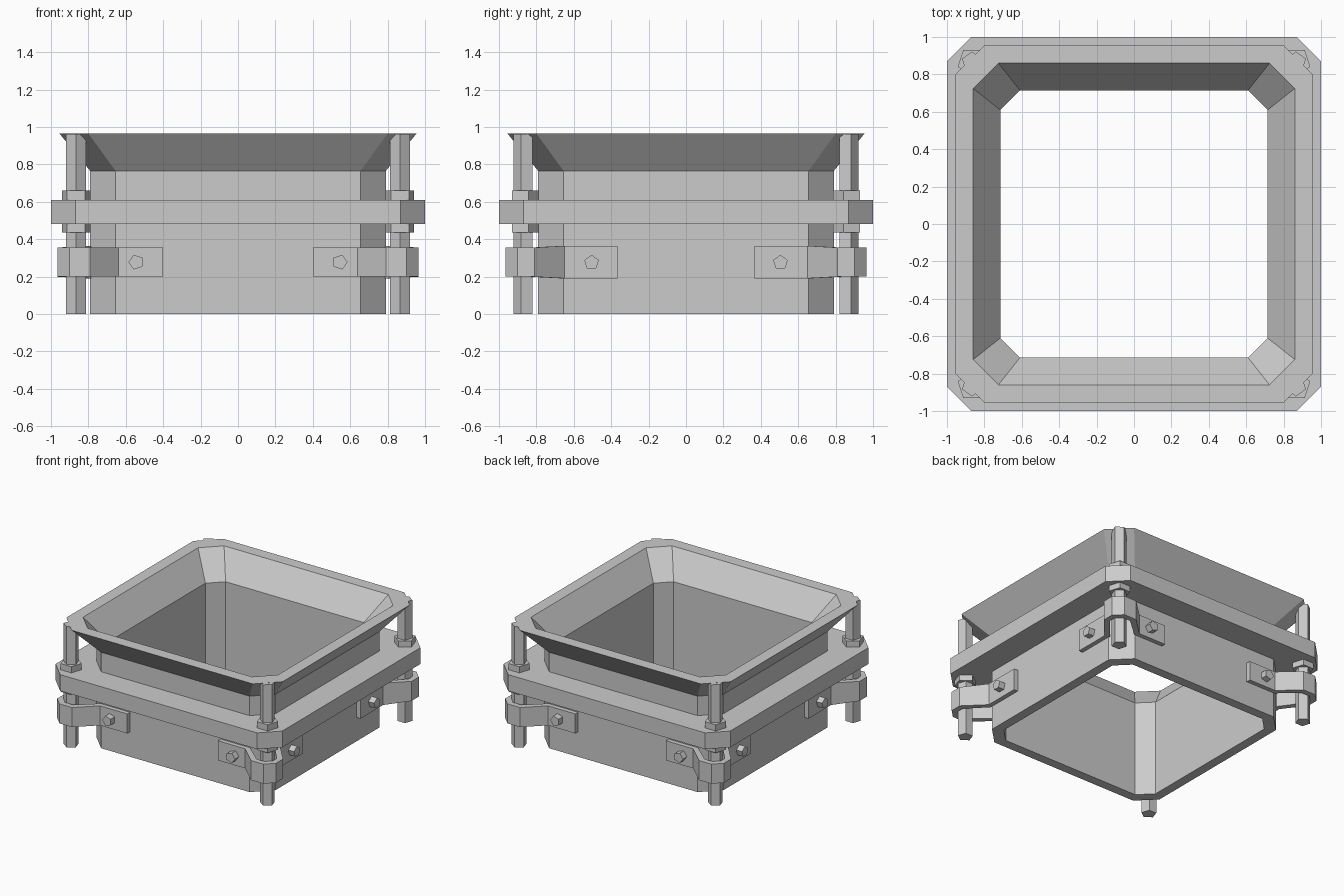
import bpy, bmesh
from math import sin, cos, pi
from mathutils import Vector

if "Cube" in bpy.data.objects:
    bpy.data.objects.remove(bpy.data.objects["Cube"])


def make(name, bm):
    bmesh.ops.recalc_face_normals(bm, faces=bm.faces)
    me = bpy.data.meshes.new(name)
    bm.to_mesh(me)
    bm.free()
    ob = bpy.data.objects.new(name, me)
    bpy.context.collection.objects.link(ob)
    return ob


def mirrored(ob):
    """Repeat a part modelled in the back right corner in all four corners."""
    m = ob.modifiers.new("Mirror", 'MIRROR')
    m.use_axis = (True, True, False)
    m.use_mirror_merge = False


def octagon_ring(name, sections):
    """Sweep a closed wall section (half width, chamfer start, z) round a square."""
    bm = bmesh.new()
    loops = []
    for a, b, z in sections:
        pts = [(a, -b), (a, b), (b, a), (-b, a), (-a, b), (-a, -b), (-b, -a), (b, -a)]
        loops.append([bm.verts.new((x, y, z)) for x, y in pts])
    for i, l0 in enumerate(loops):
        l1 = loops[(i + 1) % len(loops)]
        for j in range(8):
            k = (j + 1) % 8
            bm.faces.new((l0[j], l0[k], l1[k], l1[j]))
    return make(name, bm)


def pentagon_prism(name, start, axis, u, length, r, phase):
    """Five-sided bar from start along axis; phase is measured from direction u."""
    start, axis, u = Vector(start), Vector(axis), Vector(u)
    v = axis.cross(u)
    bm = bmesh.new()
    rings = []
    for h in (0, length):
        rings.append([bm.verts.new(start + axis * h
                      + u * r * cos(phase + i * 2 * pi / 5)
                      + v * r * sin(phase + i * 2 * pi / 5)) for i in range(5)])
    for i in range(5):
        k = (i + 1) % 5
        bm.faces.new((rings[0][i], rings[0][k], rings[1][k], rings[1][i]))
    bm.faces.new(rings[0])
    bm.faces.new(rings[1])
    mirrored(make(name, bm))


# Square tube with chamfered corners and a flared mouth
octagon_ring("hopper_body", [
    (0.79, 0.655, 0), (0.79, 0.655, 0.765), (0.955, 0.80, 0.965),
    (0.86, 0.725, 0.965), (0.715, 0.61, 0.765), (0.715, 0.61, 0)])

# Loose flange frame around the tube
octagon_ring("flange_frame", [
    (1.0, 0.87, 0.48), (1.0, 0.87, 0.61), (0.785, 0.65, 0.61), (0.785, 0.65, 0.48)])

# Corner rods with nuts above and below the flange
R, Z, Y = 0.866, (0, 0, 1), (0, 1, 0)
pentagon_prism("corner_rod", (R, R, 0), Z, Y, 0.963, 0.056, 0)
pentagon_prism("upper_nut", (R, R, 0.61), Z, Y, 0.05, 0.08, pi / 5)
pentagon_prism("lower_nut", (R, R, 0.435), Z, Y, 0.045, 0.08, pi / 5)

# Bent strap round each rod: outer xy, inner xy, half height
stations = [
    ((0.40, 0.825), (0.40, 0.785), 0.078), ((0.64, 0.825), (0.655, 0.785), 0.078),
    ((0.79, 0.965), (0.81, 0.922), 0.078), ((0.90, 0.965), (0.88, 0.922), 0.078),
    ((0.965, 0.90), (0.922, 0.88), 0.078), ((0.965, 0.81), (0.922, 0.83), 0.078),
    ((0.825, 0.65), (0.785, 0.665), 0.087), ((0.825, 0.365), (0.785, 0.365), 0.087)]
bm = bmesh.new()
rows = []
for o, i, h in stations:
    rows.append([bm.verts.new((*p, 0.277 + s * h))
                 for p, s in ((o, -1), (o, 1), (i, 1), (i, -1))])
for a, b in zip(rows, rows[1:]):
    for j in range(4):
        k = (j + 1) % 4
        bm.faces.new((a[j], a[k], b[k], b[j]))
bm.faces.new(rows[0])
bm.faces.new(rows[-1])
mirrored(make("rod_strap", bm))

# Bolt heads fixing the straps to the tube
pentagon_prism("front_back_bolt", (0.545, 0.80, 0.277), Y, (1, 0, 0), 0.075, 0.041, 0)
pentagon_prism("side_bolt", (0.80, 0.505, 0.275), (1, 0, 0), Z, 0.075, 0.041, 0)
